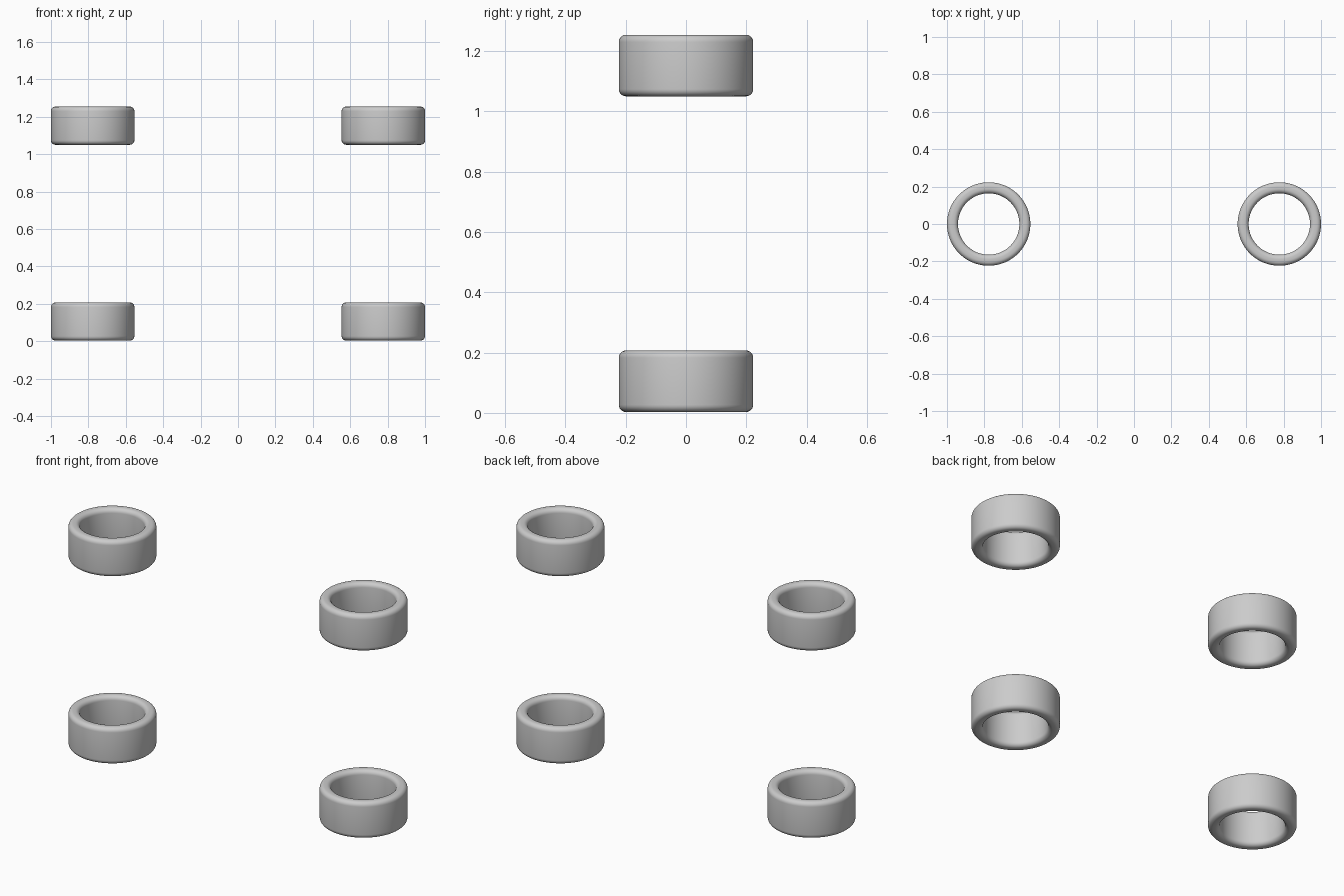
import bpy, bmesh, math

if "Cube" in bpy.data.objects:
    bpy.data.objects.remove(bpy.data.objects["Cube"])

R_OUT, R_IN, HEIGHT, ROUND = 0.223, 0.164, 0.204, 0.024
SEGMENTS, CORNER_STEPS = 96, 6


def ring_profile():
    """Rounded rectangle cross-section of the ring wall, as (radius, z) points."""
    h = HEIGHT / 2 - ROUND
    corners = [(R_OUT - ROUND, h), (R_IN + ROUND, h),
               (R_IN + ROUND, -h), (R_OUT - ROUND, -h)]
    points = []
    for i, (r, z) in enumerate(corners):
        for s in range(CORNER_STEPS + 1):
            a = math.pi / 2 * (i + s / CORNER_STEPS)
            points.append((r + ROUND * math.cos(a), z + ROUND * math.sin(a)))
    return points


def ring_mesh():
    """Sweep the closed cross-section around the z axis."""
    bm = bmesh.new()
    profile = ring_profile()
    loops = []
    for k in range(SEGMENTS):
        a = 2 * math.pi * k / SEGMENTS
        loops.append([bm.verts.new((r * math.cos(a), r * math.sin(a), z))
                      for r, z in profile])
    n = len(profile)
    for k in range(SEGMENTS):
        here, after = loops[k], loops[(k + 1) % SEGMENTS]
        for j in range(n):
            m = (j + 1) % n
            bm.faces.new((here[j], after[j], after[m], here[m]))
    bmesh.ops.recalc_face_normals(bm, faces=bm.faces)
    for f in bm.faces:
        f.smooth = True
    mesh = bpy.data.meshes.new("ring")
    bm.to_mesh(mesh)
    bm.free()
    return mesh


# Four identical open rings: a lower and an upper pair
mesh = ring_mesh()
for level, z in (("lower", 0.105), ("upper", 1.152)):
    for side, sign in (("left", -1), ("right", 1)):
        ring = bpy.data.objects.new(f"{level}_{side}_ring", mesh)
        ring.location = (sign * (1 - R_OUT), 0, z)
        bpy.context.collection.objects.link(ring)
